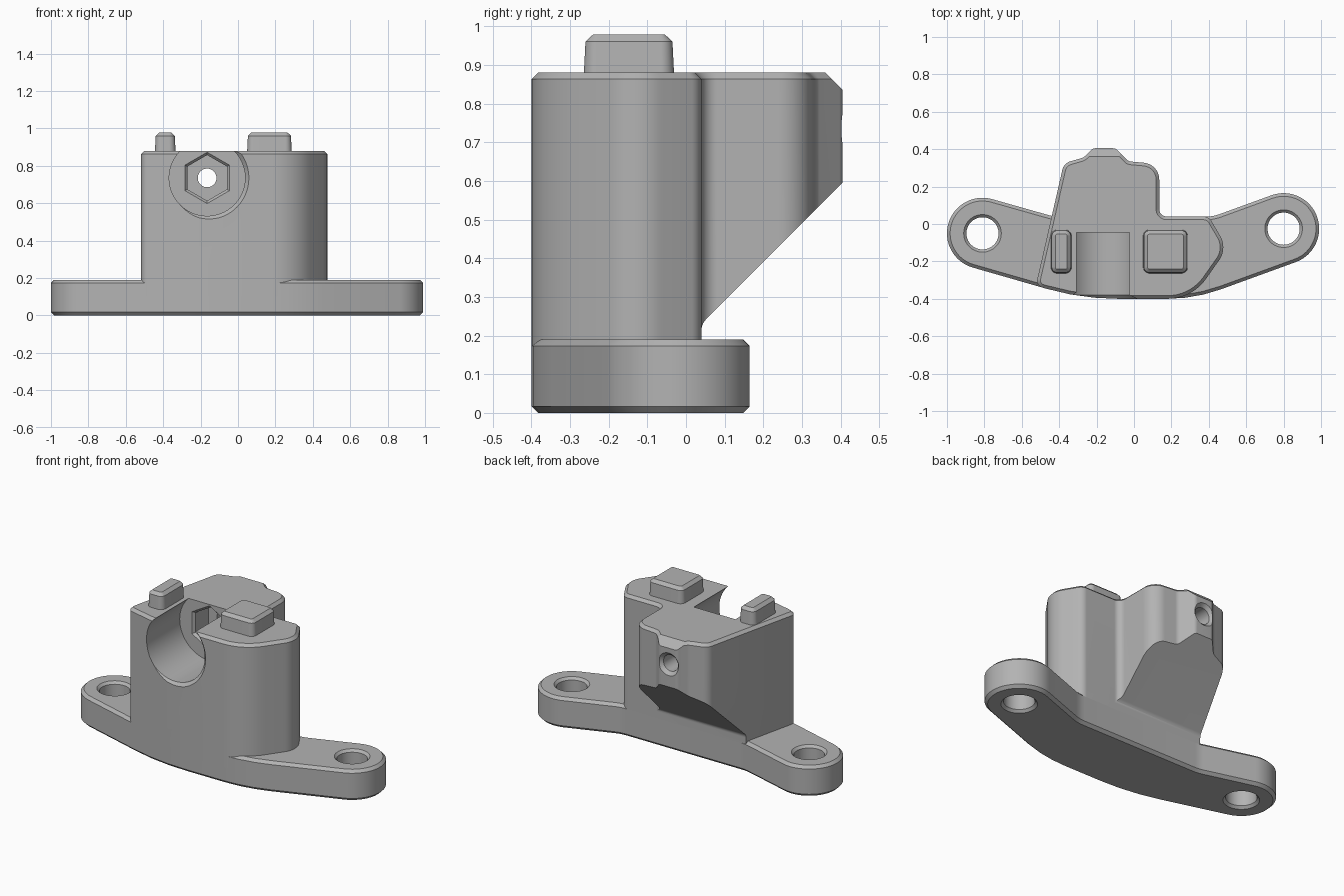
import bpy, bmesh, math
from mathutils import Vector

old = bpy.data.objects.get("Cube")
if old:
    bpy.data.objects.remove(old, do_unlink=True)

grey = bpy.data.materials.new("plain_grey")
grey.use_nodes = True
COLOUR = (0.45, 0.45, 0.45, 1)
grey.diffuse_color = COLOUR
bsdf = next(n for n in grey.node_tree.nodes if n.type == 'BSDF_PRINCIPLED')
bsdf.inputs["Base Color"].default_value = COLOUR

AXES = {'x': lambda a, b, h: (h, a, b),
        'y': lambda a, b, h: (a, h, b),
        'z': lambda a, b, h: (a, b, h)}


def arc(cx, cy, r, start, end, n):
    """Points on an arc, angles in degrees."""
    return [Vector((cx + r * math.cos(t), cy + r * math.sin(t)))
            for t in (math.radians(start + (end - start) * i / n) for i in range(n + 1))]


def circle(cx, cy, r, n=64, turn=0):
    return arc(cx, cy, r, turn, turn + 360, n)[:-1]


def rounded(corners):
    """Closed outline from (x, y, radius) corners."""
    out = []
    for i, (x, y, r) in enumerate(corners):
        p = Vector((x, y))
        if r == 0:
            out.append(p)
            continue
        a = (Vector(corners[i - 1][:2]) - p).normalized()
        b = (Vector(corners[(i + 1) % len(corners)][:2]) - p).normalized()
        half = a.angle(b) / 2
        centre = p + (a + b).normalized() * (r / math.sin(half))
        s = p + a * (r / math.tan(half)) - centre
        sweep = s.angle_signed(p + b * (r / math.tan(half)) - centre)
        n = max(3, int(abs(sweep) / 0.1))
        base = math.degrees(math.atan2(s.y, s.x))
        out += arc(centre.x, centre.y, r, base, base - math.degrees(sweep), n)
    return out


def inset(pts, d):
    """Move a counter-clockwise outline inward by d."""
    out = []
    for i, p in enumerate(pts):
        a = (p - pts[i - 1]).normalized()
        b = (pts[(i + 1) % len(pts)] - p).normalized()
        na, nb = Vector((-a.y, a.x)), Vector((-b.y, b.x))
        out.append(p + (na + nb) * (d / (1 + na.dot(nb))))
    return out


def stack(name, levels, axis='z'):
    """Solid skinned through (height, outline) levels along an axis."""
    bm = bmesh.new()
    rings = [[bm.verts.new(AXES[axis](p.x, p.y, h)) for p in pts] for h, pts in levels]
    bm.faces.new(rings[0])
    bm.faces.new(rings[-1])
    for lo, hi in zip(rings, rings[1:]):
        for i in range(len(lo)):
            bm.faces.new((lo[i - 1], lo[i], hi[i], hi[i - 1]))
    bmesh.ops.recalc_face_normals(bm, faces=bm.faces)
    mesh = bpy.data.meshes.new(name)
    bm.to_mesh(mesh)
    bm.free()
    mesh.materials.append(grey)
    ob = bpy.data.objects.new(name, mesh)
    bpy.context.collection.objects.link(ob)
    return ob


def activate(ob):
    bpy.ops.object.select_all(action='DESELECT')
    ob.select_set(True)
    bpy.context.view_layer.objects.active = ob


def cut(ob, cutter):
    mod = ob.modifiers.new("cut", 'BOOLEAN')
    mod.operation, mod.solver, mod.object = 'DIFFERENCE', 'EXACT', cutter
    activate(ob)
    bpy.ops.object.modifier_apply(modifier=mod.name)
    bpy.data.objects.remove(cutter, do_unlink=True)


def smooth(ob):
    activate(ob)
    bpy.ops.object.shade_smooth_by_angle(angle=math.radians(25))


# Mounting plate with two ears
CH = 0.017
LEFT_EAR, RIGHT_EAR = (0.80, -0.025), (-0.81, -0.05)
back = rounded([(0.74, 0.155, 0), (0.423, 0.04, 0.2), (-0.43, 0.04, 0.2), (-0.758, 0.133, 0)])[1:-1]
front = rounded([(-0.862, -0.233, 0), (-0.28, -0.4, 1.4), (0.325, -0.4, 0.85), (0.865, -0.204, 0)])[1:-1]
outline = (arc(*LEFT_EAR, 0.19, -70, 110, 32) + back
           + arc(*RIGHT_EAR, 0.19, 74, 254, 32) + front)
plate = stack("mounting_plate", [(0, inset(outline, CH)), (CH, outline),
                                 (0.19 - CH, outline), (0.19, inset(outline, CH))])
for ear in (LEFT_EAR, RIGHT_EAR):
    profile = [(-0.02, 0.12), (0.015, 0.086), (0.175, 0.086), (0.21, 0.12)]
    cut(plate, stack("hole_cutter", [(z, circle(*ear, r)) for z, r in profile]))
smooth(plate)

# Main housing with rear bulge
outline = rounded([(-0.525, -0.33, 0.04), (-0.28, -0.4, 1.4), (0.31, -0.4, 0.25),
                   (0.5, -0.13, 0.12), (0.40, 0.04, 0.05), (0.135, 0.04, 0.04),
                   (0.135, 0.32, 0.09), (-0.03, 0.335, 0.04), (-0.10, 0.405, 0.03),
                   (-0.22, 0.405, 0.03), (-0.27, 0.355, 0.05), (-0.375, 0.325, 0.06)])
housing = stack("housing", [(0.1, outline), (0.88 - CH, outline), (0.88, inset(outline, CH))])

# Sloped underside of the bulge and bevel over the rear ridge
slope = rounded([(0.04, -0.1, 0), (0.7, -0.1, 0), (0.7, 0.89, 0), (0.04, 0.23, 0.04)])
cut(housing, stack("slope_cutter", [(-1, slope), (1, slope)], 'x'))
bevel = rounded([(0.355, 0.885, 0), (0.43, 0.81, 0), (0.43, 0.92, 0), (0.355, 0.92, 0)])
cut(housing, stack("bevel_cutter", [(-0.4, bevel), (0.1, bevel)], 'x'))

# Open round bore, hexagonal pocket and through hole
BX, BZ = -0.165, 0.735
for profile, sides in (([(-0.5, 0.323), (-0.38, 0.203), (-0.045, 0.203)], 96),
                       ([(-0.06, 0.152), (-0.03, 0.122), (0.1, 0.122)], 6),
                       ([(-0.1, 0.05), (0.385, 0.05), (0.45, 0.115)], 40)):
    cut(housing, stack("bore_cutter", [(y, circle(BX, BZ, r, sides, 90)) for y, r in profile], 'y'))
smooth(housing)

# Two locating tabs on top
for name, x0, x1 in (("left_tab", 0.048, 0.288), ("right_tab", -0.445, -0.333)):
    base = rounded([(x0, -0.265, 0.035), (x1, -0.265, 0.035), (x1, -0.03, 0.035), (x0, -0.03, 0.035)])
    tab = stack(name, [(0.86, base), (0.96, inset(base, 0.005)), (0.978, inset(base, 0.024))])
    smooth(tab)
